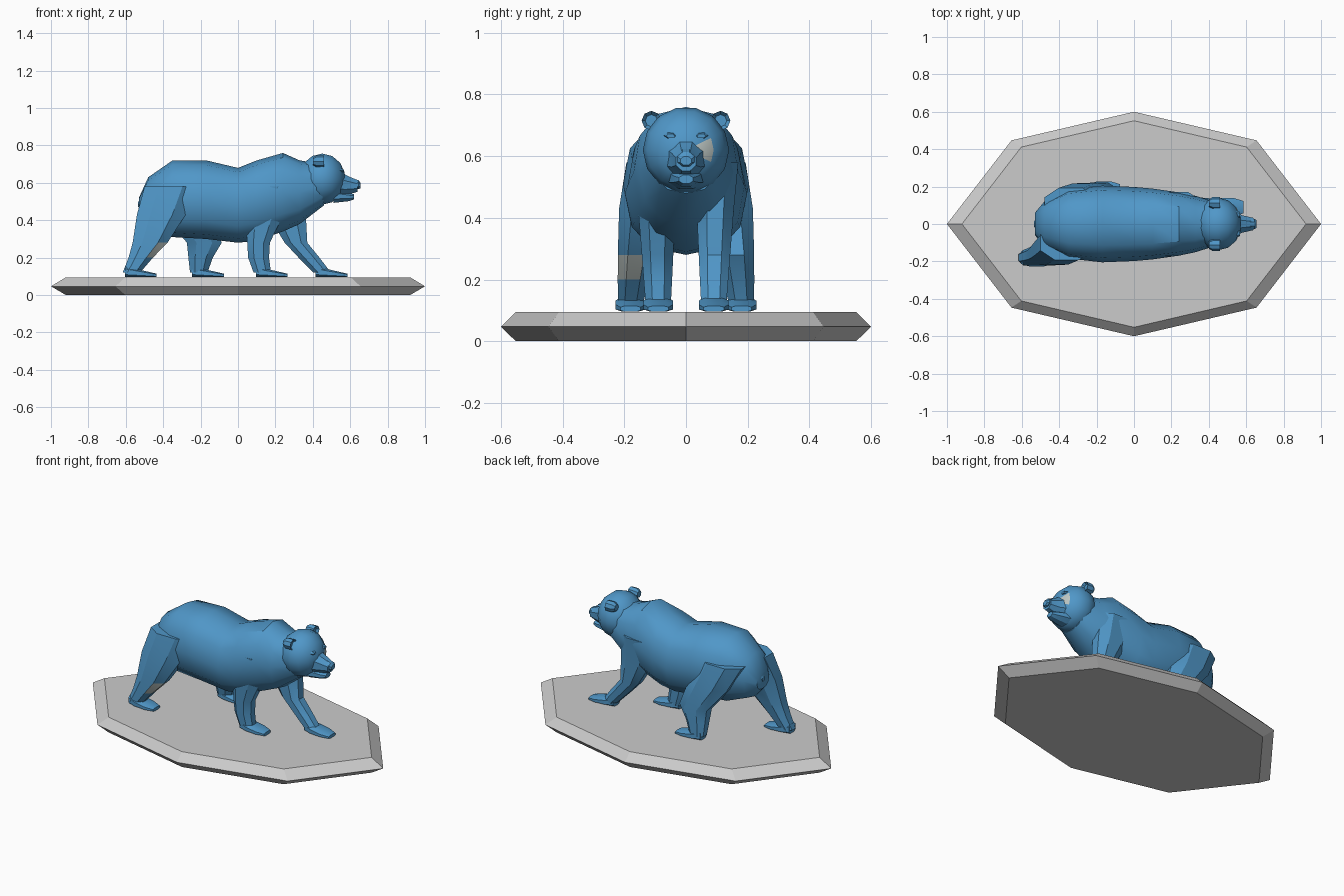
import bpy, bmesh
from math import sin, cos, pi, radians, sqrt

if "Cube" in bpy.data.objects:
    bpy.data.objects.remove(bpy.data.objects["Cube"])


def material(name, rgb):
    m = bpy.data.materials.new(name)
    m.use_nodes = True
    m.diffuse_color = (*rgb, 1)
    m.node_tree.nodes["Principled BSDF"].inputs["Base Color"].default_value = (*rgb, 1)
    return m


BLUE = material("blue", (.08, .31, .58))
GREY = material("stone grey", (.6, .6, .6))
PALE = material("pale patch", (.5, .56, .54))


def loft(name, rings, colours=(BLUE,), smooth=30, patch=None):
    """Skin a list of equal rings, cap both ends, recolour faces picked by patch."""
    bm = bmesh.new()
    rows = [[bm.verts.new(point) for point in ring] for ring in rings]
    for near, far in zip(rows, rows[1:]):
        for i in range(len(near)):
            bm.faces.new((near[i - 1], near[i], far[i], far[i - 1]))
    bm.faces.new(rows[0])
    bm.faces.new(rows[-1])
    bmesh.ops.recalc_face_normals(bm, faces=bm.faces)
    if patch:
        for face in bm.faces:
            face.material_index = int(patch(face.calc_center_median(), face.normal))
    mesh = bpy.data.meshes.new(name)
    bm.to_mesh(mesh)
    bm.free()
    for colour in colours:
        mesh.materials.append(colour)
    ob = bpy.data.objects.new(name, mesh)
    bpy.context.collection.objects.link(ob)
    if smooth:
        bpy.ops.object.select_all(action="DESELECT")
        ob.select_set(True)
        bpy.context.view_layer.objects.active = ob
        bpy.ops.object.shade_smooth_by_angle(angle=radians(smooth))


def oval(sides, squareness, turn):
    """Unit oval, squarer as the exponent gets smaller."""
    def bulge(v):
        return abs(v) ** squareness * (1 if v >= 0 else -1)
    angles = [2 * pi * (i + turn) / sides for i in range(sides)]
    return [(bulge(cos(a)), bulge(sin(a))) for a in angles]


def upright(x, top, bottom, width, y=0, sides=12, squareness=1, turn=0):
    """Ring facing along x."""
    middle, height = (top + bottom) / 2, (top - bottom) / 2
    return [(x, y + width * u, middle + height * v)
            for u, v in oval(sides, squareness, turn)]


def level(x, y, z, length, width):
    """Horizontal ring through a leg."""
    return [(x + length * u, y + width * v, z) for u, v in oval(8, .9, .5)]


def mix(a, b, t):
    return a + (b - a) * t


# Octagonal plinth with a pointed rim
def octagon(scale, z):
    corners = [(1, 0), (.655, .447), (0, .6), (-.655, .447)]
    return [(scale * s * x, scale * s * y, z) for s in (1, -1) for x, y in corners]


loft("plinth", [octagon(.92, 0), octagon(1, .047), octagon(.92, .095)], [GREY], smooth=0)


# Torso from rump to neck, widest over the loins
def girth(x):
    reach = .78 if x > -.2 else .345
    return .205 * sqrt(1 - ((x + .2) / reach) ** 2)


back_and_belly = (
    (-.53, .52, .42), (-.48, .63, .36), (-.35, .72, .31), (-.17, .72, .3), (0, .68, .28),
    (.1, .72, .29), (.24, .76, .34), (.33, .72, .38), (.46, .7, .48))
loft("torso", [upright(x, top, bottom, girth(x), squareness=.85)
               for x, top, bottom in back_and_belly], smooth=35)
loft("tail", [upright(x, z + r, z - r, r, sides=6)
              for x, z, r in ((-.49, .55, .04), (-.535, .48, .015))])

# Round head with one pale cheek
skull = []
for step in range(7):
    a = radians(mix(15, 165, step / 6))
    r = .14 * sin(a)
    skull.append(upright(.45 + .125 * cos(a), .62 + r, .62 - r, r, sides=14))
loft("head", skull, (BLUE, PALE), 35,
     lambda c, n: c.x > .54 and c.y > .05 and abs(c.z - .62) < .03)

# Muzzle, jaw and nose
for name, rings in (
        ("muzzle", ((.54, .67, .52, .07), (.58, .645, .53, .05), (.64, .615, .55, .035))),
        ("jaw", ((.51, .57, .49, .06), (.59, .55, .5, .04), (.62, .54, .51, .025))),
        ("nose", ((.62, .625, .57, .03), (.645, .615, .565, .03), (.656, .6, .57, .02)))):
    loft(name, [upright(*ring, sides=8, turn=.5) for ring in rings])

# Cupped ears and brow ridges
for word, side in (("left", 1), ("right", -1)):
    loft(word + "_ear", [upright(x, .715 + r, .715 - r, r, side * .112, 8)
                         for x, r in ((.4, .02), (.42, .032), (.46, .032), (.445, .02))],
         smooth=20)
    loft(word + "_brow", [upright(x, z + r / 2, z - r / 2, r, side * .05, 6)
                          for x, z, r in ((.53, .67, .03), (.566, .665, .015))], smooth=0)

# Legs in mid stride: all share ring heights, and lean by their ring centres
heights = (.58, .43, .28, .2, .12)
hind_lengths = (.15, .14, .1, .07, .05)
front_lengths = (.12, .11, .065, .06, .05)
legs = (
    ("left_hind", 1, (-.34, -.27, -.18, -.2, -.21)),
    ("right_hind", -1, (-.36, -.41, -.47, -.52, -.57)),
    ("left_front", 1, (.24, .26, .31, .38, .45)),
    ("right_front", -1, (.16, .14, .11, .11, .13)))


def shin_patch(c, n):
    return .2 < c.z < .28 and n.x > .3 and n.y < .3


for name, side, centres in legs:
    hind = "hind" in name
    lengths = hind_lengths if hind else front_lengths
    hip_width, foot_y = (.1, .18) if hind else (.075, .09)
    rings = []
    for x, z, length in zip(centres, heights, lengths):
        t = (heights[0] - z) / (heights[0] - heights[-1])
        y = side * mix(.1, foot_y, t ** .6)
        rings.append(level(x, y, z, length, mix(hip_width, .044, t)))
    loft(name + "_leg", rings, (BLUE, PALE), patch=shin_patch if name == "right_hind" else None)

    # Wedge paw, sloping down from heel to toe
    paw = []
    for t in (0, .3, .7, 1):
        x = centres[-1] - .035 + .17 * t
        paw.append(upright(x, .155 - .04 * t, .095, .035 + .02 * sin(pi * t),
                           side * foot_y, 8, .7, .5))
    loft(name + "_paw", paw, smooth=25)
